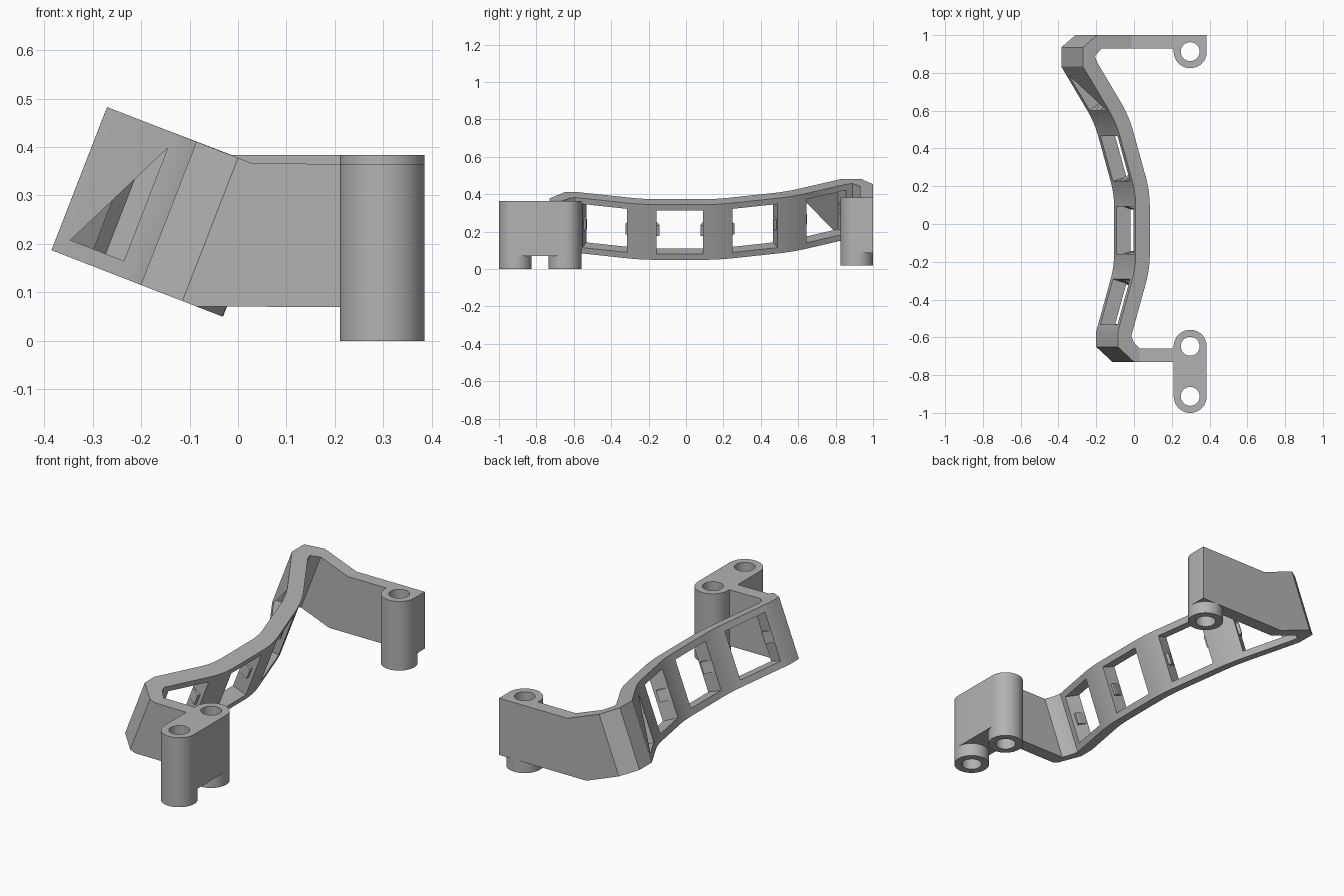
import bpy, bmesh
from math import sin, cos, pi, radians
from mathutils import Vector

if "Cube" in bpy.data.objects:
    bpy.data.objects.remove(bpy.data.objects["Cube"])

grey = bpy.data.materials.new("plain grey")
grey.use_nodes = True
grey.diffuse_color = (0.45, 0.45, 0.45, 1)
grey.node_tree.nodes["Principled BSDF"].inputs["Base Color"].default_value = (0.45, 0.45, 0.45, 1)

# Tilted panel frame: p runs across the panel, a runs up its slope
P = Vector((0.932, 0, -0.362))
A = Vector((0.362, 0, 0.932))
ORIGIN = Vector((-0.385, 0, 0.187))
HEIGHT, THICK, WINDOW = 0.317, 0.08, 0.25


def tilted(p, y, a=0):
    return ORIGIN + P * p + A * a + Vector((0, y, 0))


def prism(name, points, sweep):
    """Solid made by sweeping a flat outline along a vector."""
    bm = bmesh.new()
    face = bm.faces.new([bm.verts.new(p) for p in points])
    top = bmesh.ops.extrude_face_region(bm, geom=[face])["geom"]
    moved = [g for g in top if isinstance(g, bmesh.types.BMVert)]
    bmesh.ops.translate(bm, verts=moved, vec=sweep)
    bmesh.ops.recalc_face_normals(bm, faces=bm.faces)
    mesh = bpy.data.meshes.new(name)
    bm.to_mesh(mesh)
    bm.free()
    mesh.materials.append(grey)
    obj = bpy.data.objects.new(name, mesh)
    bpy.context.collection.objects.link(obj)
    return obj


def activate(obj):
    bpy.ops.object.select_all(action="DESELECT")
    obj.select_set(True)
    bpy.context.view_layer.objects.active = obj


def cut(obj, cutter):
    cutter.hide_render = True
    mod = obj.modifiers.new("cut", "BOOLEAN")
    mod.operation, mod.solver, mod.object = "DIFFERENCE", "EXACT", cutter
    activate(obj)
    bpy.ops.object.modifier_apply(modifier=mod.name)
    bpy.data.objects.remove(cutter)


def smooth(obj):
    activate(obj)
    bpy.ops.object.shade_smooth_by_angle(angle=radians(30))


def arc(x, y, r, start, end, z, steps=24):
    turns = [radians(start + (end - start) * i / steps) for i in range(steps + 1)]
    return [Vector((x + r * cos(t), y + r * sin(t), z)) for t in turns]


# Walk along the outer face, noting where each window sits
p, y, angle = 0.198, -0.57, radians(-16.5)
outer, inner, windows = [], [], []


def mark():
    outer.append((p, y))
    inner.append((p + THICK * cos(angle), y + THICK * sin(angle)))


def walk(length):
    global p, y
    p, y = p - sin(angle) * length, y + cos(angle) * length
    mark()


def bend(target, length, steps=8):
    global angle
    turn = (radians(target) - angle) / steps
    for _ in range(steps):
        angle += turn / 2
        walk(length / steps)
        angle += turn / 2


def window():
    windows.append((p, y, angle))
    walk(WINDOW)


mark()
walk(0.04)
window()
for target, length in ((0, 0.136), (16.5, 0.136), (32.5, 0.15)):
    bend(target, length)
    window()
walk(0.024)

# Panel with its two chamfered corners
outer = [(0.322, -0.73), (0.29, -0.73), (0.198, -0.65)] + outer + [(0, 0.935), (0.08, 1), (0.107, 1)]
inner = [(0.322, -0.66), (0.288, -0.625)] + inner[:-1] + [(0.068, 0.89), (0.107, 0.93)]
panel = prism("panel", [tilted(*q) for q in outer + inner[::-1]], A * HEIGHT)

# Square windows, each with a snap clip on both side walls
for number, (wp, wy, t) in enumerate(windows, 1):
    base = tilted(wp, wy, HEIGHT / 2)
    along = P * -sin(t) + Vector((0, cos(t), 0))
    inward = P * cos(t) + Vector((0, sin(t), 0))
    corners = [base + along * d + inward * n - A * WINDOW / 2
               for d, n in ((0, -0.03), (WINDOW, -0.03), (WINDOW, 0.11), (0, 0.11))]
    cut(panel, prism("window_cutter", corners, A * WINDOW))
    for side, start, way in (("front", 0, 1), ("back", WINDOW, -1)):
        wedge = [base + along * (start + way * d) + inward * n - A * 0.03
                 for d, n in ((-0.005, 0), (0, 0), (0.016, 0.05), (0.016, 0.06), (-0.005, 0.06))]
        prism(f"clip_{number}_{side}", wedge, A * 0.06)
smooth(panel)

# Arms from the panel ends to the mounting posts
rear = [tilted(0.107, 0.93), (-0.122, 0.93, 0.085), (0.21, 0.93, 0.085),
        (0.21, 0.93, 0.383), (-0.012, 0.93, 0.383), tilted(0.107, 0.93, HEIGHT)]
prism("back_arm", rear, Vector((0, 0.07, 0)))
front = [tilted(0.322, -0.73), (0.21, -0.73, 0.07), (0.21, -0.73, 0.365),
         tilted(0.322, -0.73, HEIGHT)]
prism("front_arm", front, Vector((0, 0.07, 0)))

# Mounting posts with bored bosses underneath
X, R, BORE = 0.2975, 0.0875, 0.05


def post(name, outline, top, holes):
    body = prism(name, outline, Vector((0, 0, top - outline[0].z)))
    for i, (hy, foot) in enumerate(holes, 1):
        boss = prism(f"{name}_boss_{i}", arc(X, hy, R, 0, 360, foot, 48)[:-1],
                     Vector((0, 0, outline[0].z - foot)))
        for part in (body, boss):
            cut(part, prism("bore_cutter", arc(X, hy, BORE, 0, 360, -0.1, 32)[:-1], Vector((0, 0, 1))))
        smooth(boss)
    smooth(body)


post("front_post", arc(X, -0.6475, R, 0, 180, 0.07) + arc(X, -0.9125, R, 180, 360, 0.07),
     0.365, [(-0.6475, 0), (-0.9125, 0)])
post("back_post", arc(X, 0.9125, R, 180, 360, 0.085)
     + [Vector((X + R, 1, 0.085)), Vector((X - R, 1, 0.085))], 0.383, [(0.9125, 0.02)])
